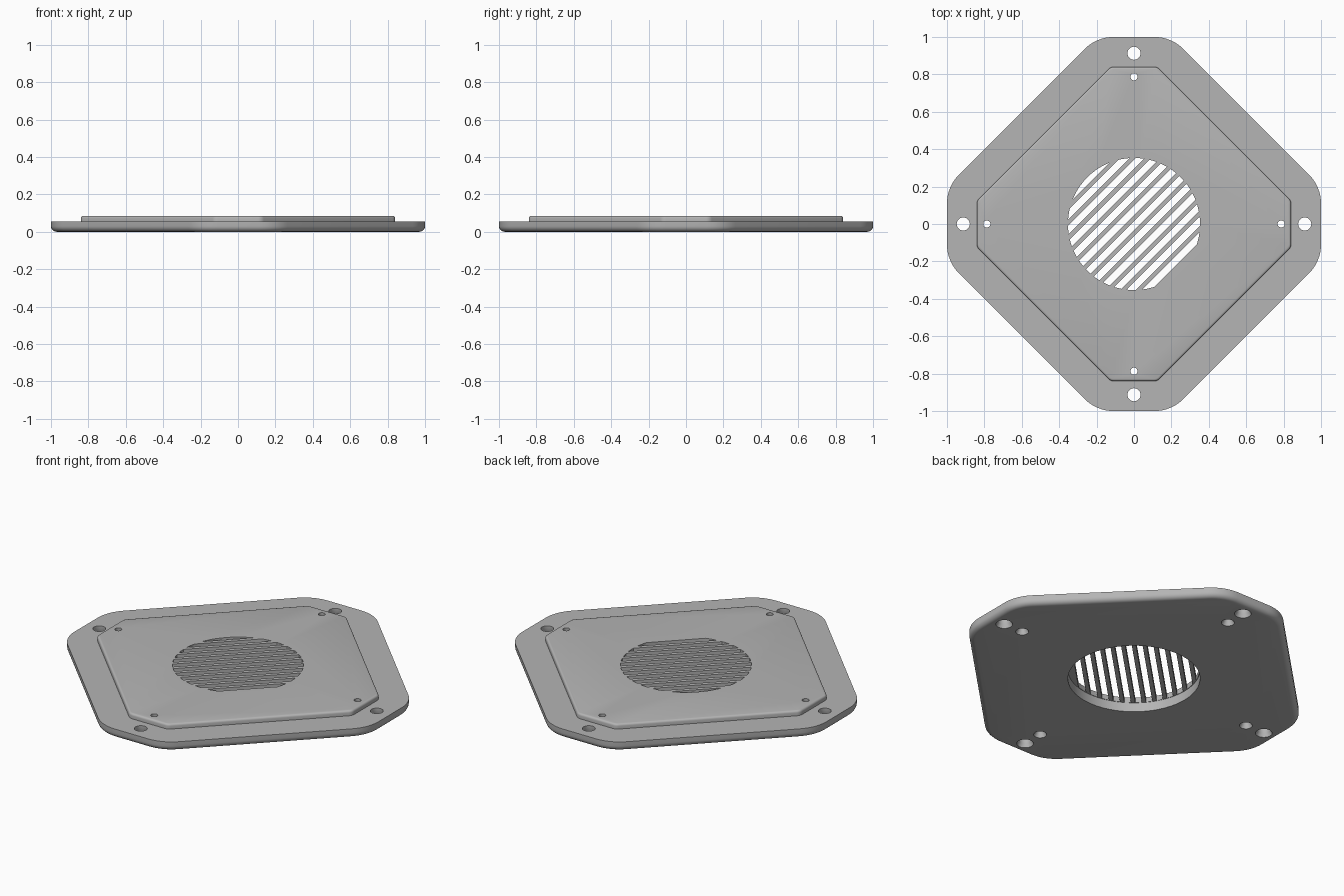
import bpy, bmesh, math
from mathutils import Matrix

cube = bpy.data.objects.get("Cube")
if cube:
    bpy.data.objects.remove(cube, do_unlink=True)

grey = bpy.data.materials.new("plain grey")
grey.use_nodes = True
colour = (0.46, 0.46, 0.46, 1)
grey.diffuse_color = colour
grey.node_tree.nodes["Principled BSDF"].inputs["Base Color"].default_value = colour


def outline(half, diagonal, radius, steps=8):
    """Rounded octagon: four sides at `half`, four slanted sides on x + y = diagonal."""
    dist = (half, diagonal / math.sqrt(2))
    turn = math.pi / 4
    pts = []
    for k in range(8):
        a = k * turn
        p, q = dist[k % 2] - radius, dist[(k + 1) % 2] - radius
        t = (q - p * math.cos(turn)) / math.sin(turn)
        cx = p * math.cos(a) - t * math.sin(a)
        cy = p * math.sin(a) + t * math.cos(a)
        for i in range(steps + 1):
            b = a + turn * i / steps
            pts.append((cx + radius * math.cos(b), cy + radius * math.sin(b)))
    return pts


def circle(radius, x=0, y=0, n=32):
    return [(x + radius * math.cos(math.tau * i / n),
             y + radius * math.sin(math.tau * i / n)) for i in range(n)]


def loft(bm, rings):
    """Closed solid through a stack of (points, z) rings."""
    loops = [[bm.verts.new((x, y, z)) for x, y in pts] for pts, z in rings]
    n = len(loops[0])
    for low, high in zip(loops, loops[1:]):
        for i in range(n):
            j = (i + 1) % n
            bm.faces.new((low[i], low[j], high[j], high[i]))
    bm.faces.new(loops[0][::-1])
    bm.faces.new(loops[-1])


def to_object(bm, name):
    bmesh.ops.recalc_face_normals(bm, faces=bm.faces)
    mesh = bpy.data.meshes.new(name)
    bm.to_mesh(mesh)
    bm.free()
    mesh.materials.append(grey)
    obj = bpy.data.objects.new(name, mesh)
    bpy.context.collection.objects.link(obj)
    return obj


# Flange with rounded lower rim, stepping up to the raised panel
FLANGE, TOP, RIM, EDGE = 0.055, 0.085, 0.03, 0.012


def flange(inset):
    return outline(1 - inset, 1.2 - inset * math.sqrt(2), 0.22 - inset)


def panel(inset):
    return outline(0.84 - inset, 0.965 - inset * math.sqrt(2), 0.045 - inset)


rings = []
for i in range(6):
    a = math.pi / 2 * i / 5
    rings.append((flange(RIM * (1 - math.sin(a))), RIM * (1 - math.cos(a))))
rings += [(flange(0), FLANGE), (panel(0), FLANGE)]
for i in range(4):
    a = math.pi / 2 * i / 3
    rings.append((panel(EDGE * (1 - math.cos(a))), TOP - EDGE * (1 - math.sin(a))))
bm = bmesh.new()
loft(bm, rings)
plate = to_object(bm, "vent_plate")

# Countersunk screw holes at the four corners
holes = bmesh.new()
for k in range(4):
    c, s = round(math.cos(k * math.pi / 2)), round(math.sin(k * math.pi / 2))
    for pos, wide, narrow, depth in ((0.913, 0.045, 0.035, 0.02), (0.787, 0.035, 0.019, 0.03)):
        loft(holes, [(circle(r, pos * c, pos * s), z) for r, z in
                     ((wide, -0.02), (wide, 0.004), (narrow, depth), (narrow, 0.12))])

# Round recess under the grille
recess = bmesh.new()
loft(recess, [(circle(0.356, n=96), -0.02), (circle(0.356, n=96), FLANGE)])

# Parallel diagonal slots bounded by a circle
slots = bmesh.new()
R, PITCH, GAP = 0.353, 0.058, 0.035
for k in range(12):
    end = 0.314 - PITCH * k
    start = max(end - GAP, -R + 0.001)
    ds = [start + (end - start) * i / 6 for i in range(7)]
    pts = [(d, -math.sqrt(R * R - d * d)) for d in ds]
    pts += [(d, math.sqrt(R * R - d * d)) for d in reversed(ds)]
    loft(slots, [(pts, 0.04), (pts, 0.12)])
bmesh.ops.transform(slots, matrix=Matrix.Rotation(-math.pi / 4, 4, 'Z'), verts=slots.verts)

cutters = [to_object(b, n) for b, n in
           ((holes, "hole_cutter"), (recess, "recess_cutter"), (slots, "slot_cutter"))]
for cutter in cutters:
    cutter.hide_render = True
    mod = plate.modifiers.new(cutter.name, 'BOOLEAN')
    mod.operation = 'DIFFERENCE'
    mod.solver = 'EXACT'
    mod.object = cutter

bpy.ops.object.select_all(action='DESELECT')
plate.select_set(True)
bpy.context.view_layer.objects.active = plate
for cutter in cutters:
    bpy.ops.object.modifier_apply(modifier=cutter.name)
    bpy.data.objects.remove(cutter, do_unlink=True)
bpy.ops.object.shade_smooth_by_angle(angle=math.radians(35))
